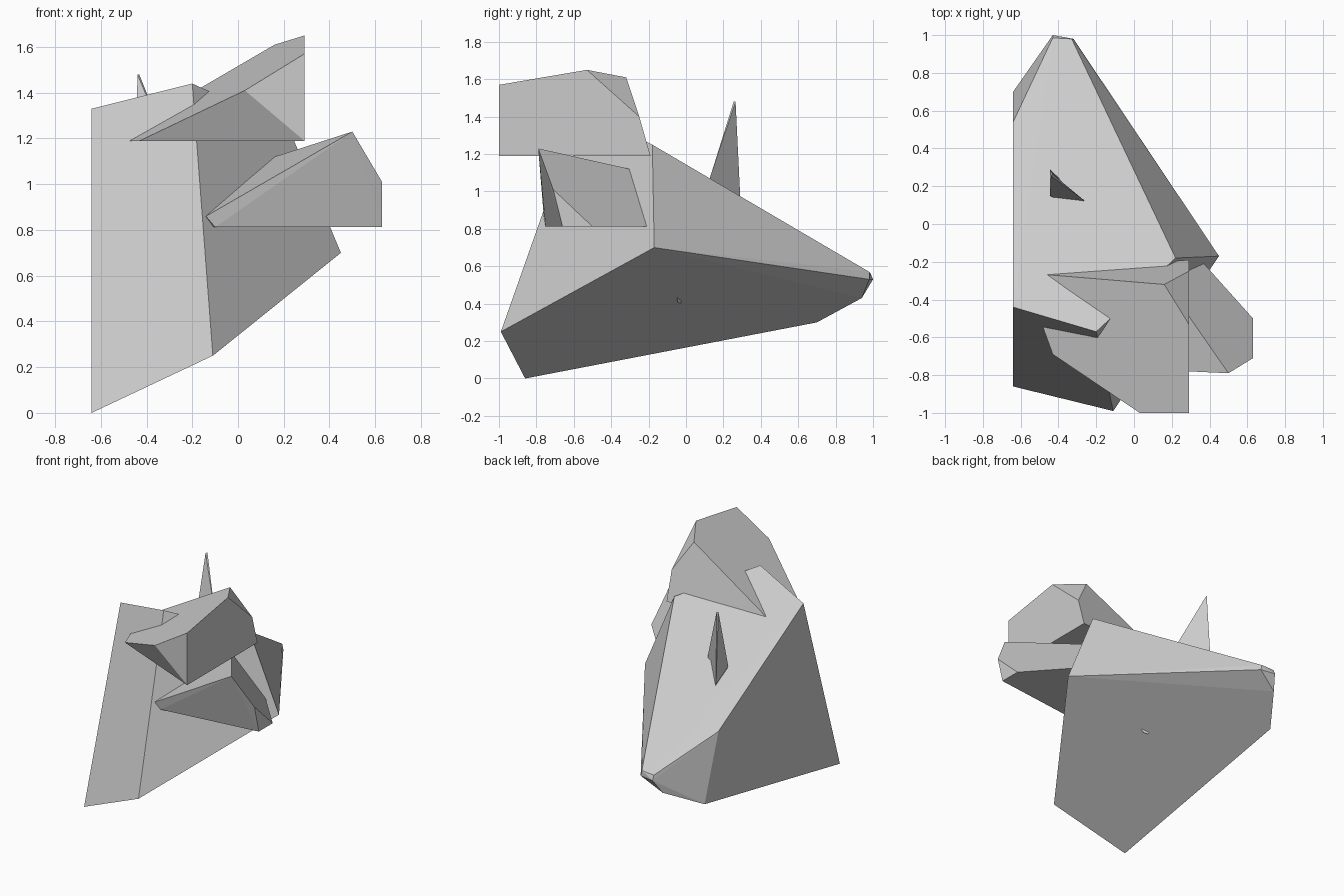
import bpy, bmesh, math

def rock(name, points):
    """Flat-faced boulder: convex hull of a few corner points, flat triangles merged."""
    bm = bmesh.new()
    for p in points:
        bm.verts.new(p)
    res = bmesh.ops.convex_hull(bm, input=bm.verts[:])
    loose = [v for v in bm.verts if not v.link_faces]
    if loose:
        bmesh.ops.delete(bm, geom=loose, context='VERTS')
    bmesh.ops.dissolve_limit(bm, angle_limit=math.radians(3), verts=[], edges=bm.edges[:])
    bmesh.ops.recalc_face_normals(bm, faces=bm.faces[:])
    me = bpy.data.meshes.new(name)
    bm.to_mesh(me)
    bm.free()
    ob = bpy.data.objects.new(name, me)
    bpy.context.collection.objects.link(ob)
    return ob

# Large wedge-shaped boulder with a sheared left side
rock("main_boulder", [
    (-.64, -.86, 0), (-.11, -.99, .25), (.45, -.17, .70),
    (-.32, .98, .53), (-.47, .94, .43), (-.64, .70, .30),
    (-.64, .54, .77), (-.64, -.44, 1.33), (-.20, -.57, 1.44), (.22, -.18, 1.25),
    (-.43, .985, .565), (-.33, .98, .57), (-.43, 1.0, .53)])

# Upper overhanging slab, flat underneath
rock("upper_slab", [
    (-.56, -.26, 1.19), (-.48, -.55, 1.19), (-.43, -.69, 1.19),
    (.29, -1, 1.19), (.29, -.19, 1.19), (.03, -1, 1.41), (.29, -1, 1.57),
    (.29, -.53, 1.65), (.16, -.32, 1.61), (.29, -.25, 1.40)])

# Lower overhanging slab, flat underneath
rock("lower_slab", [
    (-.40, -.20, .812), (-.10, -.75, .812), (.63, -.66, .812),
    (.63, -.50, .812), (.37, -.21, .812), (-.14, -.76, .86),
    (.63, -.71, 1.01), (.50, -.79, 1.23), (.16, -.30, 1.12)])

# Thin shard driven through the main boulder
rock("shard", [
    (-.44, .255, 1.48), (-.432, .265, 1.48),
    (-.445, .29, .97), (-.445, .15, 1.05), (-.27, .13, 1.08),
    (-.15, -.03, .40), (-.10, -.05, .44), (-.12, -.045, .41)])
